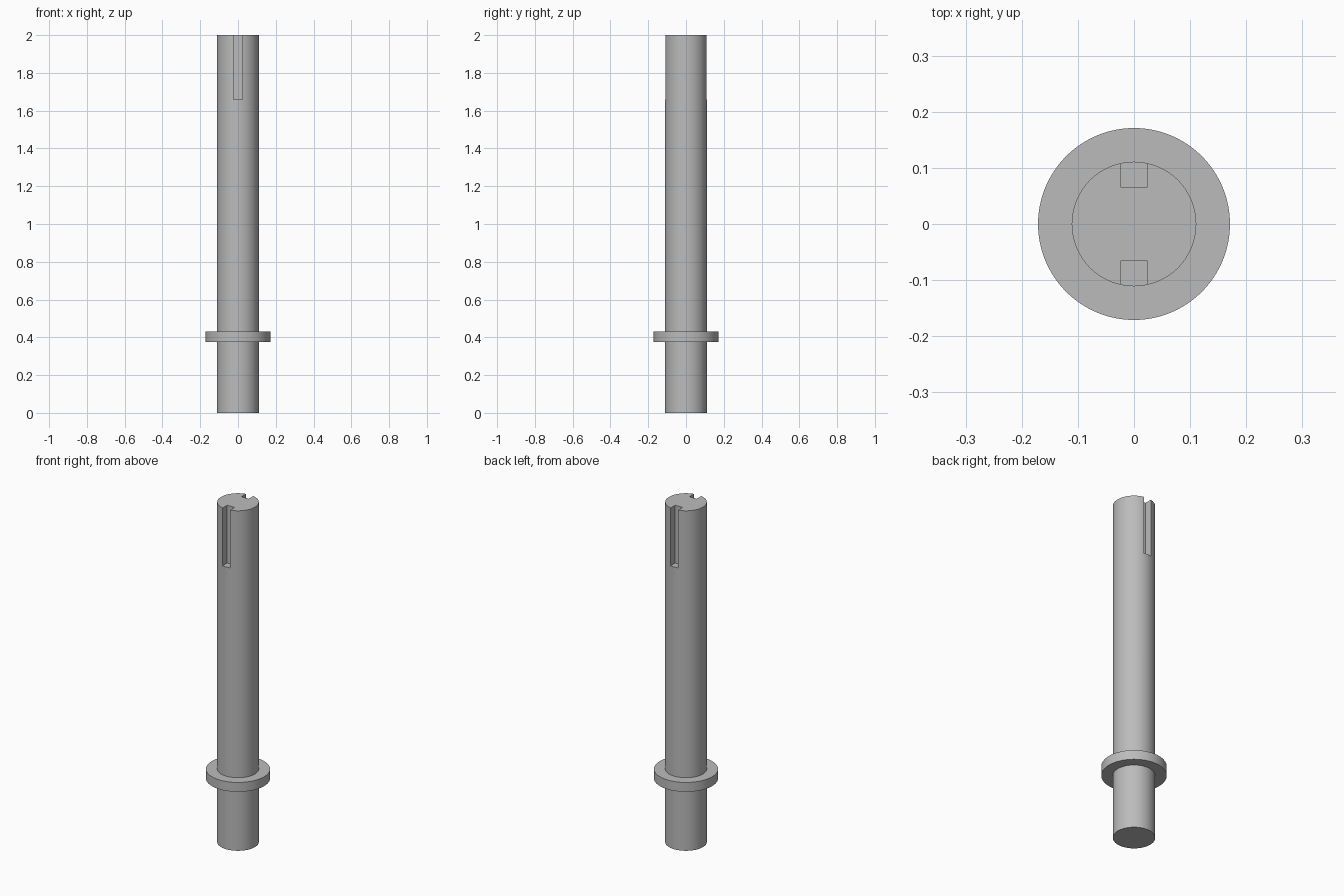
import bpy
import bmesh
import math
from mathutils import Matrix, Vector

if "Cube" in bpy.data.objects:
    bpy.data.objects.remove(bpy.data.objects["Cube"], do_unlink=True)

SHAFT_R, COLLAR_R = 0.111, 0.171
COLLAR_LOW, COLLAR_HIGH = 0.375, 0.43
HEIGHT = 2.0
SLOT_WIDTH, SLOT_INNER, SLOT_BOTTOM = 0.048, 0.066, 1.66
SIDES = 96

# Plain grey metal
steel = bpy.data.materials.new("grey_metal")
steel.use_nodes = True
grey = (0.5, 0.5, 0.5, 1.0)
steel.diffuse_color = grey
steel.node_tree.nodes["Principled BSDF"].inputs["Base Color"].default_value = grey


def make_object(name, bm):
    bmesh.ops.recalc_face_normals(bm, faces=bm.faces)
    mesh = bpy.data.meshes.new(name)
    bm.to_mesh(mesh)
    bm.free()
    obj = bpy.data.objects.new(name, mesh)
    bpy.context.collection.objects.link(obj)
    mesh.materials.append(steel)
    return obj


# Collared shaft: one turned profile with flat end caps
profile = [(SHAFT_R, 0), (SHAFT_R, COLLAR_LOW), (COLLAR_R, COLLAR_LOW),
           (COLLAR_R, COLLAR_HIGH), (SHAFT_R, COLLAR_HIGH), (SHAFT_R, HEIGHT)]
bm = bmesh.new()
rings = []
for radius, z in profile:
    circle = bmesh.ops.create_circle(bm, segments=SIDES, radius=radius,
                                     matrix=Matrix.Translation((0, 0, z)))
    rings.append(circle["verts"])
for low, high in zip(rings, rings[1:]):
    for i in range(SIDES):
        j = (i + 1) % SIDES
        bm.faces.new((low[i], low[j], high[j], high[i]))
bm.faces.new(rings[0])
bm.faces.new(rings[-1])
shaft = make_object("collared_shaft", bm)

# Cutter for the two opposite keyway slots at the top
bm = bmesh.new()
depth, length = 0.1, HEIGHT + 0.1 - SLOT_BOTTOM
for side in (-1, 1):
    centre = Vector((0, side * (SLOT_INNER + depth / 2), SLOT_BOTTOM + length / 2))
    size = Matrix.Diagonal((SLOT_WIDTH, depth, length, 1))
    bmesh.ops.create_cube(bm, size=1, matrix=Matrix.Translation(centre) @ size)
cutter = make_object("slot_cutter", bm)
cutter.hide_render = True
cutter.hide_set(True)

cut = shaft.modifiers.new("keyway_slots", "BOOLEAN")
cut.operation = "DIFFERENCE"
cut.solver = "EXACT"
cut.object = cutter

# Apply the cut, then smooth the round walls and keep the rims crisp
bpy.ops.object.select_all(action="DESELECT")
shaft.select_set(True)
bpy.context.view_layer.objects.active = shaft
bpy.ops.object.modifier_apply(modifier=cut.name)
bpy.data.objects.remove(cutter, do_unlink=True)
bpy.ops.object.shade_smooth_by_angle(angle=math.radians(30))
